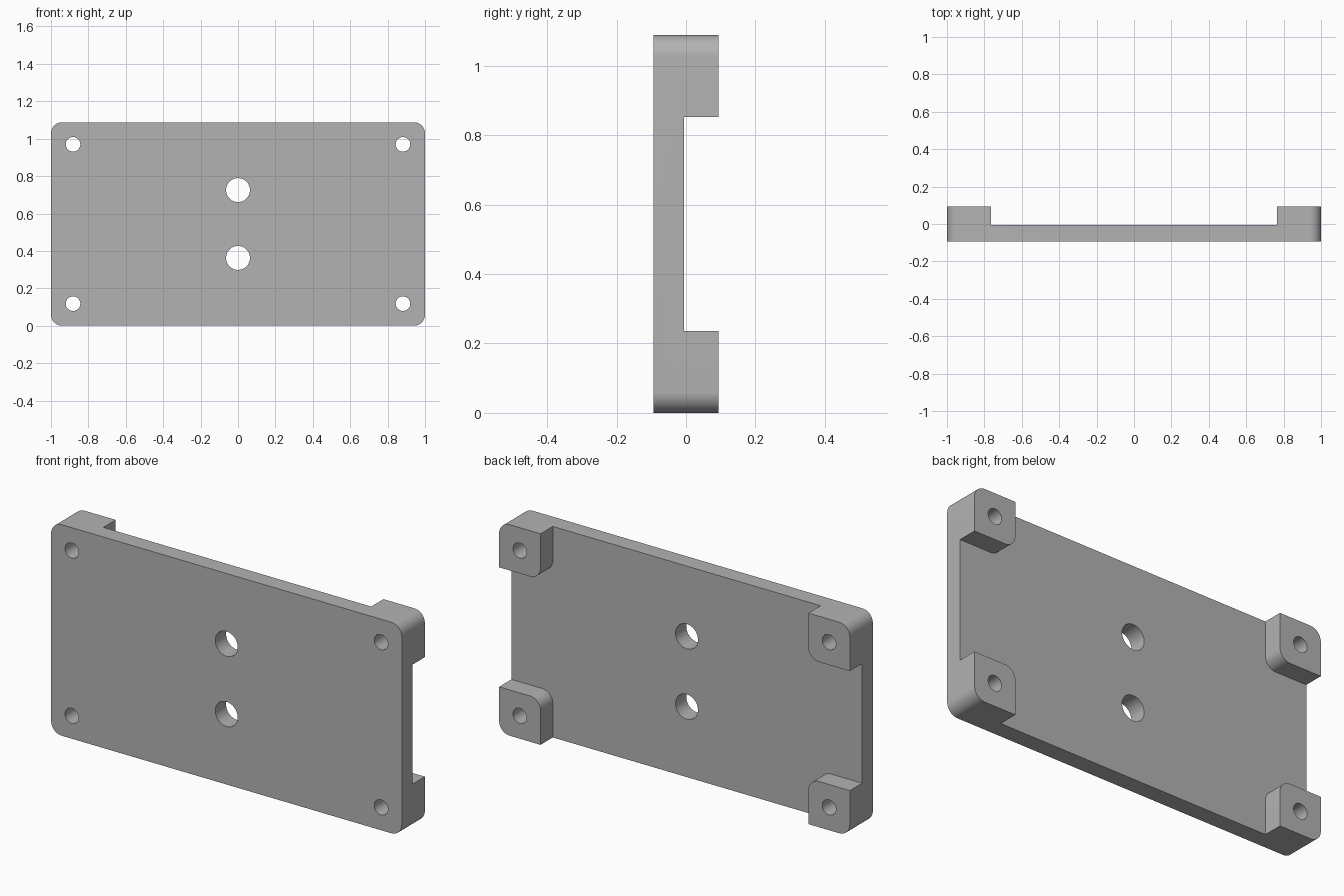
import bpy, bmesh
from math import pi, sin, cos, radians

if "Cube" in bpy.data.objects:
    bpy.data.objects.remove(bpy.data.objects["Cube"], do_unlink=True)

HALF_W, HEIGHT, HALF_D = 1.0, 1.088, 0.094   # overall size
MID = HEIGHT / 2
STEP_Y = -0.006                              # back face of the thin plate
POST = 0.236                                 # side of each corner post
RADIUS = 0.06
QUADRANTS = [(1, 1), (-1, 1), (-1, -1), (1, -1)]

grey = bpy.data.materials.new("plain grey")
grey.use_nodes = True
colour = (0.45, 0.45, 0.45, 1)
grey.diffuse_color = colour
grey.node_tree.nodes["Principled BSDF"].inputs["Base Color"].default_value = colour


def arc(cx, cz, r, start, end, steps=12):
    angles = [radians(start + (end - start) * i / steps) for i in range(steps + 1)]
    return [(cx + r * cos(a), cz + r * sin(a)) for a in angles]


def four_way(points):
    """Mirror one quadrant of an outline into a closed loop about the plate centre."""
    loop = []
    for sx, sz in QUADRANTS:
        ordered = points if sx * sz > 0 else points[::-1]
        loop += [(sx * x, MID + sz * z) for x, z in ordered]
    return loop


def extrude(name, outline, y0, y1):
    bm = bmesh.new()
    face = bm.faces.new([bm.verts.new((x, y0, z)) for x, z in outline])
    new = bmesh.ops.extrude_face_region(bm, geom=[face])["geom"]
    verts = [v for v in new if isinstance(v, bmesh.types.BMVert)]
    bmesh.ops.translate(bm, verts=verts, vec=(0, y1 - y0, 0))
    bmesh.ops.recalc_face_normals(bm, faces=bm.faces)
    mesh = bpy.data.meshes.new(name)
    bm.to_mesh(mesh)
    bm.free()
    obj = bpy.data.objects.new(name, mesh)
    obj.data.materials.append(grey)
    bpy.context.collection.objects.link(obj)
    return obj


def cut(target, cutter):
    cutter.hide_render = True
    mod = target.modifiers.new("cut", "BOOLEAN")
    mod.operation, mod.solver, mod.object = "DIFFERENCE", "EXACT", cutter
    bpy.ops.object.modifier_apply(modifier=mod.name)
    bpy.data.objects.remove(cutter, do_unlink=True)


# Rounded block at full depth
corner = arc(HALF_W - RADIUS, MID - RADIUS, RADIUS, 0, 90)
plate = extrude("mounting_plate", four_way(corner), -HALF_D, HALF_D)
bpy.context.view_layer.objects.active = plate
plate.select_set(True)

# Cross-shaped recess in the back, leaving four corner posts
px, pz = HALF_W - POST, MID - POST
inner = arc(px + RADIUS, pz + RADIUS, RADIUS, 270, 180)
recess = four_way([(1.3, pz)] + inner + [(px, 1.3)])
cut(plate, extrude("recess_cutter", recess, STEP_Y, 0.3))

# Through holes: one in each post and two on the centre line
holes = [(sx * 0.882, MID + sz * 0.426, 0.039) for sx, sz in QUADRANTS]
holes += [(0, HEIGHT * k / 3, 0.064) for k in (1, 2)]
for x, z, r in holes:
    cut(plate, extrude("hole_cutter", arc(x, z, r, 0, 360, 48)[:-1], -0.3, 0.3))

bpy.ops.object.shade_smooth_by_angle(angle=radians(30))
